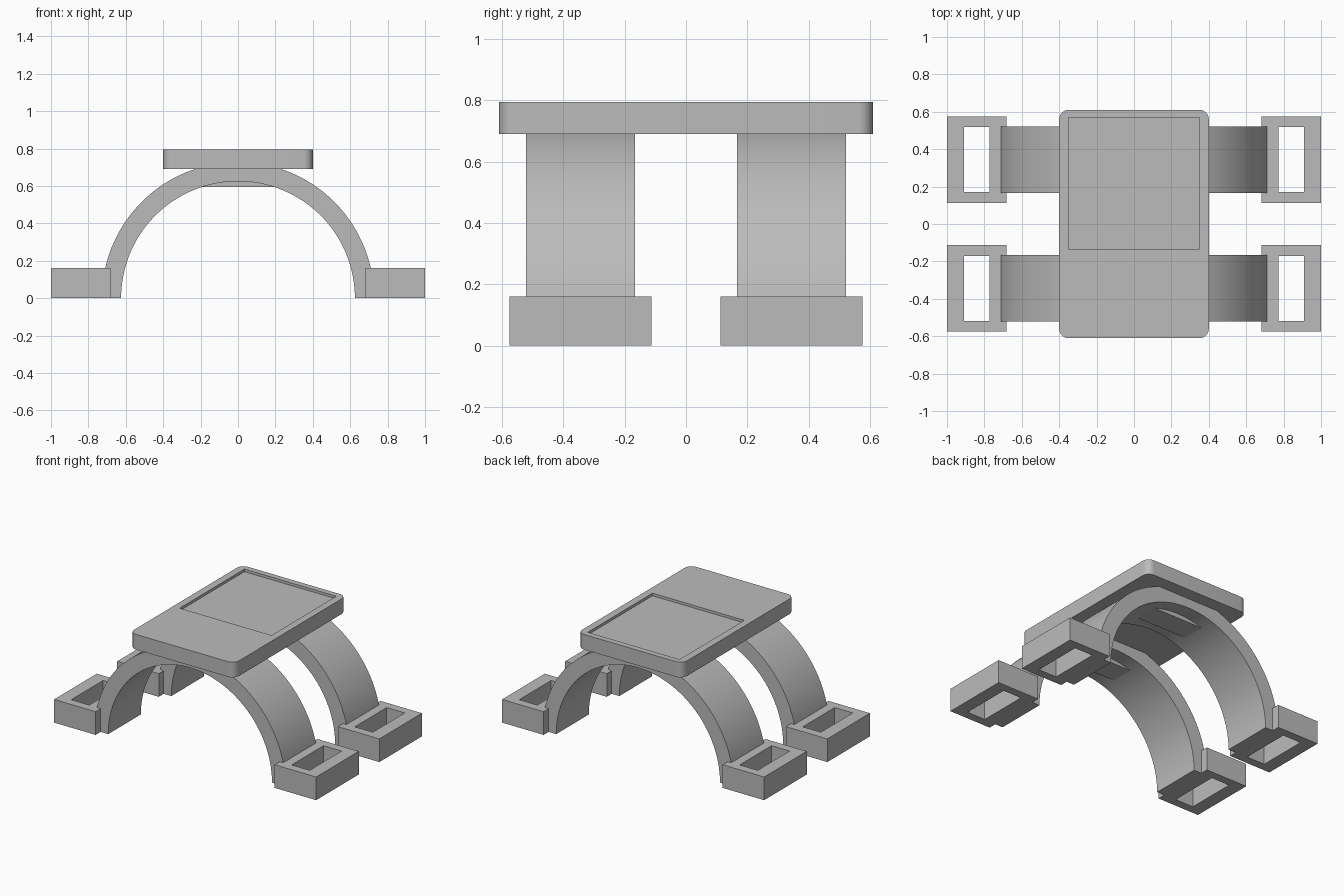
import bpy, bmesh
from math import pi, sin, cos, radians

if "Cube" in bpy.data.objects:
    bpy.data.objects.remove(bpy.data.objects["Cube"], do_unlink=True)

GREY = (0.5, 0.5, 0.5, 1)
grey = bpy.data.materials.new("plain grey")
grey.use_nodes = True
grey.diffuse_color = GREY
grey.node_tree.nodes["Principled BSDF"].inputs["Base Color"].default_value = GREY


def prism(name, outline, offset):
    """Extrude a closed outline of 3D points along an offset."""
    bm = bmesh.new()
    face = bm.faces.new([bm.verts.new(p) for p in outline])
    new = bmesh.ops.extrude_face_region(bm, geom=[face])["geom"]
    bmesh.ops.translate(bm, vec=offset, verts=[v for v in new if isinstance(v, bmesh.types.BMVert)])
    bmesh.ops.recalc_face_normals(bm, faces=bm.faces)
    mesh = bpy.data.meshes.new(name)
    bm.to_mesh(mesh)
    bm.free()
    mesh.materials.append(grey)
    ob = bpy.data.objects.new(name, mesh)
    bpy.context.collection.objects.link(ob)
    return ob


def box(name, x0, x1, y0, y1, z0, z1):
    outline = [(x0, y0, z0), (x1, y0, z0), (x1, y1, z0), (x0, y1, z0)]
    return prism(name, outline, (0, 0, z1 - z0))


def select(ob):
    bpy.ops.object.select_all(action="DESELECT")
    ob.select_set(True)
    bpy.context.view_layer.objects.active = ob


def cut(ob, cutter):
    mod = ob.modifiers.new("cut", "BOOLEAN")
    mod.operation, mod.solver, mod.object = "DIFFERENCE", "EXACT", cutter
    select(ob)
    bpy.ops.object.modifier_apply(modifier=mod.name)
    bpy.data.objects.remove(cutter, do_unlink=True)


def smooth(ob):
    select(ob)
    bpy.ops.object.shade_smooth_by_angle(angle=radians(30))


# Top plate with rounded corners and a shallow recess
HX, HY, R, Z0, Z1 = 0.4, 0.61, 0.05, 0.69, 0.795
corners = [(1, 1), (-1, 1), (-1, -1), (1, -1)]
outline = []
for q, (sx, sy) in enumerate(corners):
    for i in range(9):
        a = (q + i / 8) * pi / 2
        outline.append((sx * (HX - R) + R * cos(a), sy * (HY - R) + R * sin(a), Z0))
plate = prism("top_plate", outline, (0, 0, Z1 - Z0))
cut(plate, box("recess_cutter", -0.35, 0.35, -0.135, 0.57, Z1 - 0.018, Z1 + 0.1))
smooth(plate)

# Front and back arched legs, each with a crown block and two hollow feet
OUTER, INNER, STEPS = 0.728, 0.625, 64
for end, cy in (("front", -0.344), ("back", 0.344)):
    angles = [pi * i / STEPS for i in range(STEPS + 1)]
    ring = [(OUTER * cos(a), cy - 0.178, OUTER * sin(a)) for a in angles]
    ring += [(INNER * cos(a), cy - 0.178, INNER * sin(a)) for a in reversed(angles)]
    smooth(prism(end + "_arch", ring, (0, 0.356, 0)))
    box(end + "_crown_block", -0.2, 0.2, cy - 0.08, cy + 0.08, 0.595, 0.7)

    for side, s in (("left", 1), ("right", -1)):
        foot = box(f"{end}_{side}_foot", *sorted((s * 0.683, s)), cy - 0.232, cy + 0.232, 0, 0.16)
        slot = sorted((s * 0.772, s * 0.91))
        cut(foot, box("slot_cutter", *slot, cy - 0.174, cy + 0.174, -0.1, 0.3))
